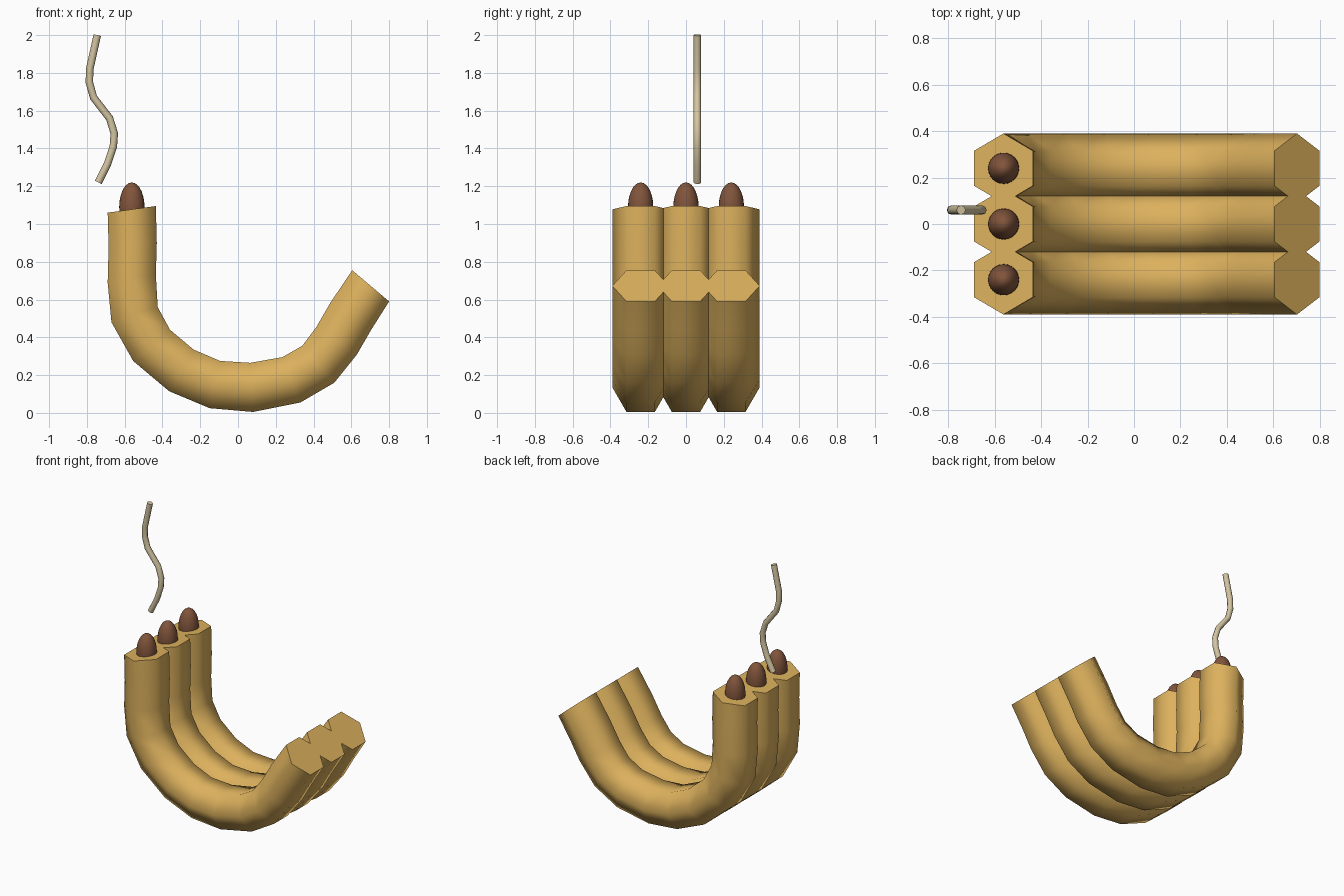
import bpy, bmesh, math
from mathutils import Vector

if "Cube" in bpy.data.objects:
    bpy.data.objects.remove(bpy.data.objects["Cube"])


def material(name, color):
    m = bpy.data.materials.new(name)
    m.diffuse_color = (*color, 1)
    m.use_nodes = True
    m.node_tree.nodes["Principled BSDF"].inputs["Base Color"].default_value = m.diffuse_color
    return m


GOLD = material("golden_tan", (0.72, 0.44, 0.11))
BROWN = material("dark_brown", (0.22, 0.09, 0.045))
CREAM = material("pale_cream", (0.66, 0.56, 0.36))


def finish(obj, mat):
    obj.data.materials.append(mat)
    bpy.ops.object.select_all(action='DESELECT')
    obj.select_set(True)
    bpy.context.view_layer.objects.active = obj
    bpy.ops.object.shade_smooth_by_angle(angle=math.radians(62))


def loft(name, rings, mat):
    """Skin equal-sized rings of points and close both ends."""
    bm = bmesh.new()
    loops = [[bm.verts.new(p) for p in r] for r in rings]
    n = len(loops[0])
    for a, b in zip(loops, loops[1:]):
        for i in range(n):
            j = (i + 1) % n
            bm.faces.new((a[i], a[j], b[j], b[i]))
    bm.faces.new(loops[0])
    bm.faces.new(loops[-1])
    bmesh.ops.recalc_face_normals(bm, faces=bm.faces)
    # keep the end rims crisp
    me = bpy.data.meshes.new(name)
    bm.to_mesh(me)
    bm.free()
    obj = bpy.data.objects.new(name, me)
    bpy.context.collection.objects.link(obj)
    finish(obj, mat)


# outer and inner edge of the bent hexagonal tube (x, z)
OUTER = [(-.69, 1.06), (-.685, .88), (-.69, .69), (-.67, .48), (-.555, .275),
         (-.365, .115), (-.15, .025), (.08, .005), (.33, .055), (.51, .16),
         (.63, .31), (.705, .44), (.80, .59)]
INNER = [(-.435, 1.095), (-.43, .9), (-.435, .73), (-.425, .56), (-.36, .44),
         (-.235, .335), (-.095, .275), (.065, .265), (.235, .295), (.34, .355),
         (.415, .455), (.49, .585), (.605, .755)]
R = 0.15

for k, y in enumerate((-.24, 0, .24), 1):
    # bent tube
    rings = []
    for o, i in zip(OUTER, INNER):
        o, i = Vector((o[0], y, o[1])), Vector((i[0], y, i[1]))
        mid, half = (o + i) / 2, (o - i) / 2
        ring = []
        for s in range(6):
            a = math.radians(60 * s)
            ring.append(mid + half * (math.sin(a) / math.sin(math.pi / 3))
                        + Vector((0, R * math.cos(a), 0)))
        rings.append(ring)
    loft(f"bent_tube_{k}", rings, GOLD)

    # rounded tip at the upright end
    bpy.ops.mesh.primitive_uv_sphere_add(segments=24, ring_count=14, radius=1,
                                         location=(-.562, y, 1.09))
    tip = bpy.context.object
    tip.name = f"rounded_tip_{k}"
    tip.scale = (.067, .067, .13)
    finish(tip, BROWN)

# wavy strand floating above the tips
PATH = [(-.74, 1.22), (-.69, 1.32), (-.66, 1.41), (-.655, 1.48), (-.68, 1.56),
        (-.765, 1.67), (-.787, 1.75), (-.785, 1.82), (-.745, 2.0)]
pts = [Vector((x, .06, z)) for x, z in PATH]
rings = []
for i, p in enumerate(pts):
    t = (pts[min(i + 1, len(pts) - 1)] - pts[max(i - 1, 0)]).normalized()
    side = Vector((t.z, 0, -t.x))
    rings.append([p + side * (.02 * math.cos(a)) + Vector((0, .02 * math.sin(a), 0))
                  for a in (math.tau * s / 8 for s in range(8))])
loft("wavy_strand", rings, CREAM)
